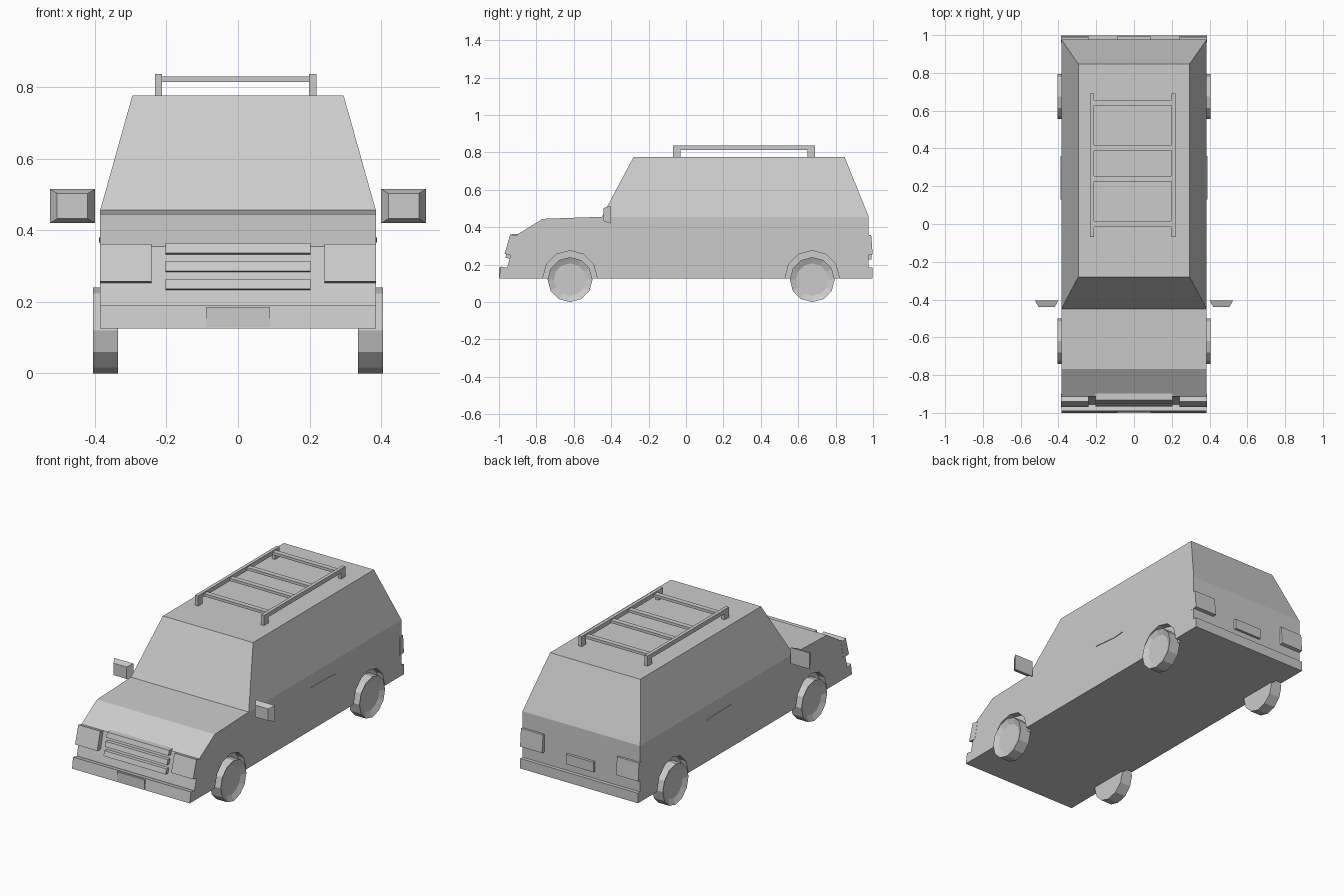
import bpy, bmesh, math
from mathutils import Matrix, Vector

cube = bpy.data.objects.get("Cube")
if cube:
    bpy.data.objects.remove(cube, do_unlink=True)

grey = bpy.data.materials.new("plain_grey")
grey.use_nodes = True
colour = (0.6, 0.6, 0.6, 1)
grey.diffuse_color = colour
grey.node_tree.nodes["Principled BSDF"].inputs["Base Color"].default_value = colour


def finish(name, bm):
    bmesh.ops.recalc_face_normals(bm, faces=bm.faces[:])
    mesh = bpy.data.meshes.new(name)
    bm.to_mesh(mesh)
    bm.free()
    mesh.materials.append(grey)
    obj = bpy.data.objects.new(name, mesh)
    bpy.context.collection.objects.link(obj)
    return obj


def prism(name, profile, x0, x1):
    """Side profile of (y, z) points stretched across x."""
    bm = bmesh.new()
    face = bm.faces.new([bm.verts.new((x0, y, z)) for y, z in profile])
    moved = bmesh.ops.extrude_face_region(bm, geom=[face])["geom"]
    verts = [g for g in moved if isinstance(g, bmesh.types.BMVert)]
    bmesh.ops.translate(bm, verts=verts, vec=(x1 - x0, 0, 0))
    return finish(name, bm)


def box(name, x0, x1, y0, y1, z0, z1):
    return prism(name, [(y0, z0), (y1, z0), (y1, z1), (y0, z1)], x0, x1)


def drum(name, x, y, z, radius, width, hub=0):
    """Twelve-sided cylinder lying along x, with an optional recessed hub."""
    bm = bmesh.new()
    bmesh.ops.create_cone(bm, cap_ends=True, segments=12, radius1=radius,
                          radius2=radius, depth=width)
    turn = Matrix.Rotation(math.copysign(math.pi / 2, x), 4, "Y")
    if hub:
        cap = max(bm.faces, key=lambda f: f.calc_center_median().z)
        bmesh.ops.inset_region(bm, faces=[cap], thickness=radius - hub)
        bmesh.ops.translate(bm, verts=cap.verts[:], vec=(0, 0, -0.015))
    bm.transform(Matrix.Translation((x, y, z)) @ turn)
    return finish(name, bm)


HALF = 0.385
AXLES = {"front": -0.62, "rear": 0.675}
SIDES = {"left": 1, "right": -1}

# Lower body with hood
body = prism("lower_body", [(-0.955, 0.126), (-0.955, 0.187), (-0.912, 0.355),
                            (-0.767, 0.445), (-0.45, 0.456), (0.977, 0.456),
                            (0.977, 0.126)], -HALF, HALF)

# Shallow wheel arches
cutters = [drum("arch_cutter", s * 0.395, y, 0.13, 0.145, 0.1)
           for s in SIDES.values() for y in AXLES.values()]
for cutter in cutters:
    cut = body.modifiers.new("arch", "BOOLEAN")
    cut.operation = "DIFFERENCE"
    cut.solver = "EXACT"
    cut.object = cutter
bpy.context.view_layer.update()
shaped = bpy.data.meshes.new_from_object(
    body.evaluated_get(bpy.context.evaluated_depsgraph_get()))
body.modifiers.clear()
body.data = shaped
for cutter in cutters:
    bpy.data.objects.remove(cutter, do_unlink=True)

# Tapered cabin
bm = bmesh.new()
rings = [[bm.verts.new((sx * x, y, z)) for sx, y in
          ((-1, front), (1, front), (1, back), (-1, back))]
         for x, front, back, z in ((HALF, -0.45, 0.977, 0.456),
                                   (0.295, -0.28, 0.848, 0.777))]
bm.faces.new(rings[0])
bm.faces.new(rings[1])
for i in range(4):
    j = (i + 1) % 4
    bm.faces.new((rings[0][i], rings[0][j], rings[1][j], rings[1][i]))
finish("cabin", bm)

# Bumpers
prism("front_bumper", [(-1.0, 0.126), (-0.99, 0.19), (-0.94, 0.18),
                       (-0.94, 0.126)], -HALF, HALF)
box("rear_bumper", -HALF, HALF, 0.96, 0.998, 0.126, 0.185)
box("front_plate", -0.09, 0.09, -1.0, -0.992, 0.13, 0.186)
box("rear_plate", -0.09, 0.09, 0.97, 0.992, 0.228, 0.287)

# Grille slats lean with the nose
for i in range(3):
    z = 0.23 + 0.05 * i
    y = -0.944 + 0.256 * (z - 0.23)
    prism("grille_slat", [(y - 0.022, z + 0.006), (y + 0.02, z), (y + 0.03, z + 0.034),
                          (y - 0.013, z + 0.034)], -0.203, 0.203)

# Lamps, wheels and mirrors on both sides
for side, s in SIDES.items():
    prism(side + "_headlight", [(-0.97, 0.257), (-0.92, 0.25), (-0.9, 0.352),
                                (-0.94, 0.362)], s * 0.242, s * 0.386)
    prism(side + "_tail_lamp", [(0.96, 0.25), (0.998, 0.255), (0.99, 0.36),
                                (0.96, 0.36)], s * 0.242, s * 0.386)
    for end, y in AXLES.items():
        drum(f"{end}_{side}_wheel", s * 0.37, y, 0.12, 0.12, 0.07, hub=0.087)

    mirror = box(side + "_mirror", s * 0.4, s * 0.525, -0.44, -0.405, 0.42, 0.515)
    middle = Vector((s * 0.4625, 0, 0.4675))
    for v in mirror.data.vertices:
        if v.co.y < -0.42:
            v.co.x = middle.x + (v.co.x - middle.x) * 0.68
            v.co.z = middle.z + (v.co.z - middle.z) * 0.74

    # Slim door handle
    prism(side + "_door_handle", [(0.13, 0.38), (0.29, 0.366), (0.36, 0.372),
                                  (0.29, 0.378)], s * 0.38, s * 0.389)

# Roof rack
for side, x in (("left", 0.209), ("right", -0.222)):
    box(side + "_rack_rail", x - 0.01, x + 0.01, -0.07, 0.69, 0.812, 0.837)
    for y in (-0.07, 0.65):
        box(side + "_rack_foot", x - 0.01, x + 0.01, y, y + 0.04, 0.775, 0.815)
for y in (0.0, 0.239, 0.403, 0.642):
    box("rack_crossbar", -0.213, 0.2, y - 0.015, y + 0.015, 0.814, 0.83)
